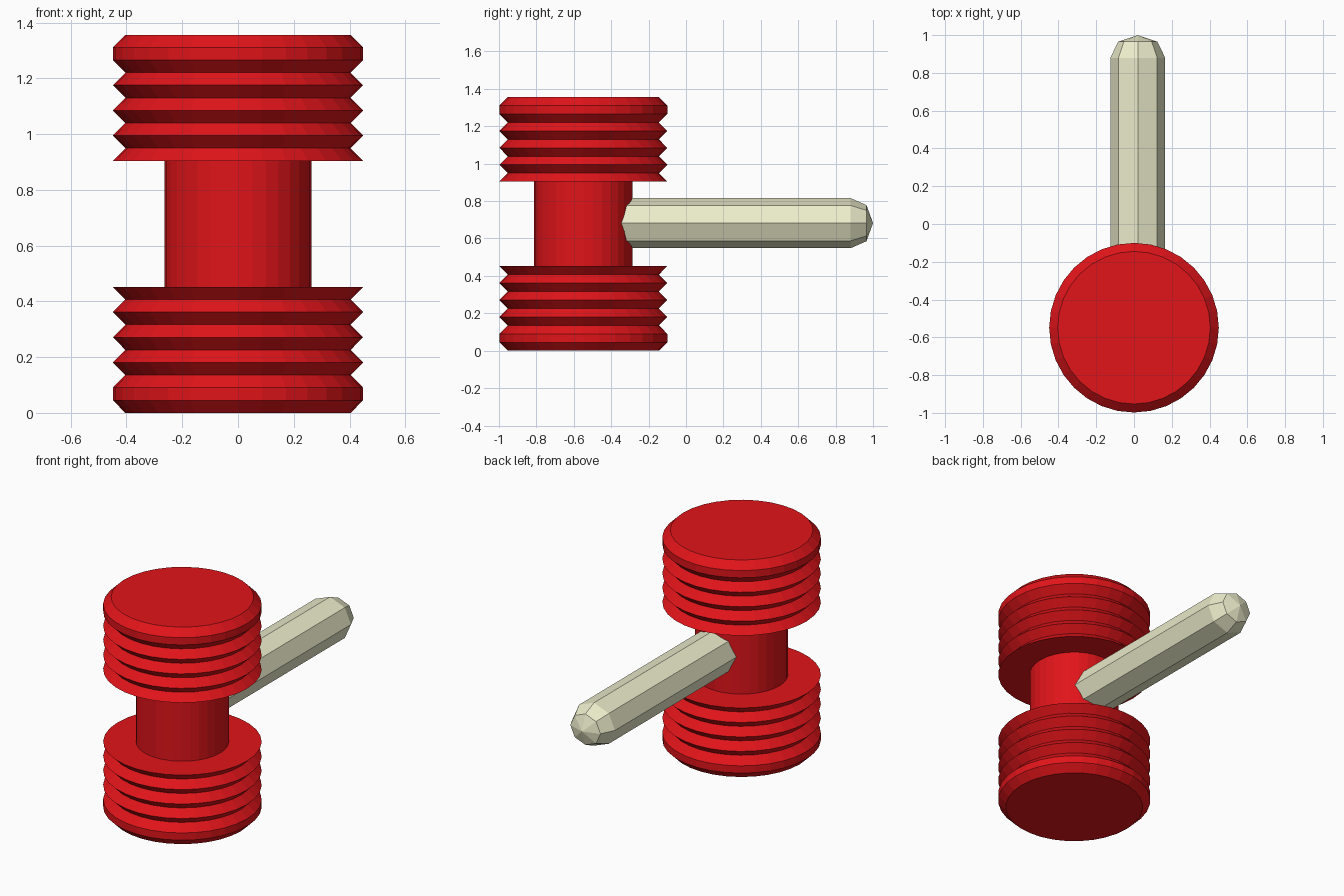
import bpy, bmesh
from math import cos, sin, pi

if "Cube" in bpy.data.objects:
    bpy.data.objects.remove(bpy.data.objects["Cube"])


def material(name, color):
    m = bpy.data.materials.new(name)
    m.diffuse_color = (*color, 1)
    m.use_nodes = True
    m.node_tree.nodes["Principled BSDF"].inputs["Base Color"].default_value = m.diffuse_color
    return m


def lathe(name, profile, sides, place, mat):
    """Spin (radius, height) pairs; radius 0 makes a pole. place maps x, y, h to a point."""
    bm = bmesh.new()
    rings = []
    for r, h in profile:
        n = sides if r > 0 else 1
        rings.append([bm.verts.new(place(r * cos(2 * pi * i / sides), r * sin(2 * pi * i / sides), h))
                      for i in range(n)])
    for a, b in zip(rings, rings[1:]):
        for i in range(sides):
            j = (i + 1) % sides
            if len(b) == 1:
                bm.faces.new((a[i], a[j], b[0]))
            else:
                bm.faces.new((a[i], a[j], b[j], b[i]))
    for ring in (rings[0], rings[-1]):
        if len(ring) > 2:
            bm.faces.new(ring)
    bmesh.ops.recalc_face_normals(bm, faces=bm.faces[:])
    mesh = bpy.data.meshes.new(name)
    bm.to_mesh(mesh)
    bm.free()
    mesh.materials.append(mat)
    obj = bpy.data.objects.new(name, mesh)
    bpy.context.collection.objects.link(obj)
    return obj


red = material("red", (0.75, 0.007, 0.01))
cream = material("cream", (0.84, 0.84, 0.6))

# Ridged head and neck: lower half of the profile, mirrored for the upper half
HEIGHT, STEP, OUTER, GROOVE, NECK = 1.356, 0.0452, 0.449, 0.404, 0.263
half = [(GROOVE, 0), (OUTER, STEP)]
half += [(OUTER if k % 2 == 0 else GROOVE, k * STEP) for k in range(2, 11)]
half.append((NECK, 10 * STEP))
profile = half + [(r, HEIGHT - z) for r, z in reversed(half)]
lathe("hammer_head", profile, 32, lambda x, y, z: (x, y - 0.549, z), red)

# Eight-sided handle, its inner end set in the neck, with a rounded tip
grip = [(1, -0.42), (1, 0.88), (0.72, 0.965), (0, 1.0)]
lathe("handle", grip, 8, lambda x, z, y: (0.02 + 0.145 * x, y, 0.682 + 0.134 * z), cream)
